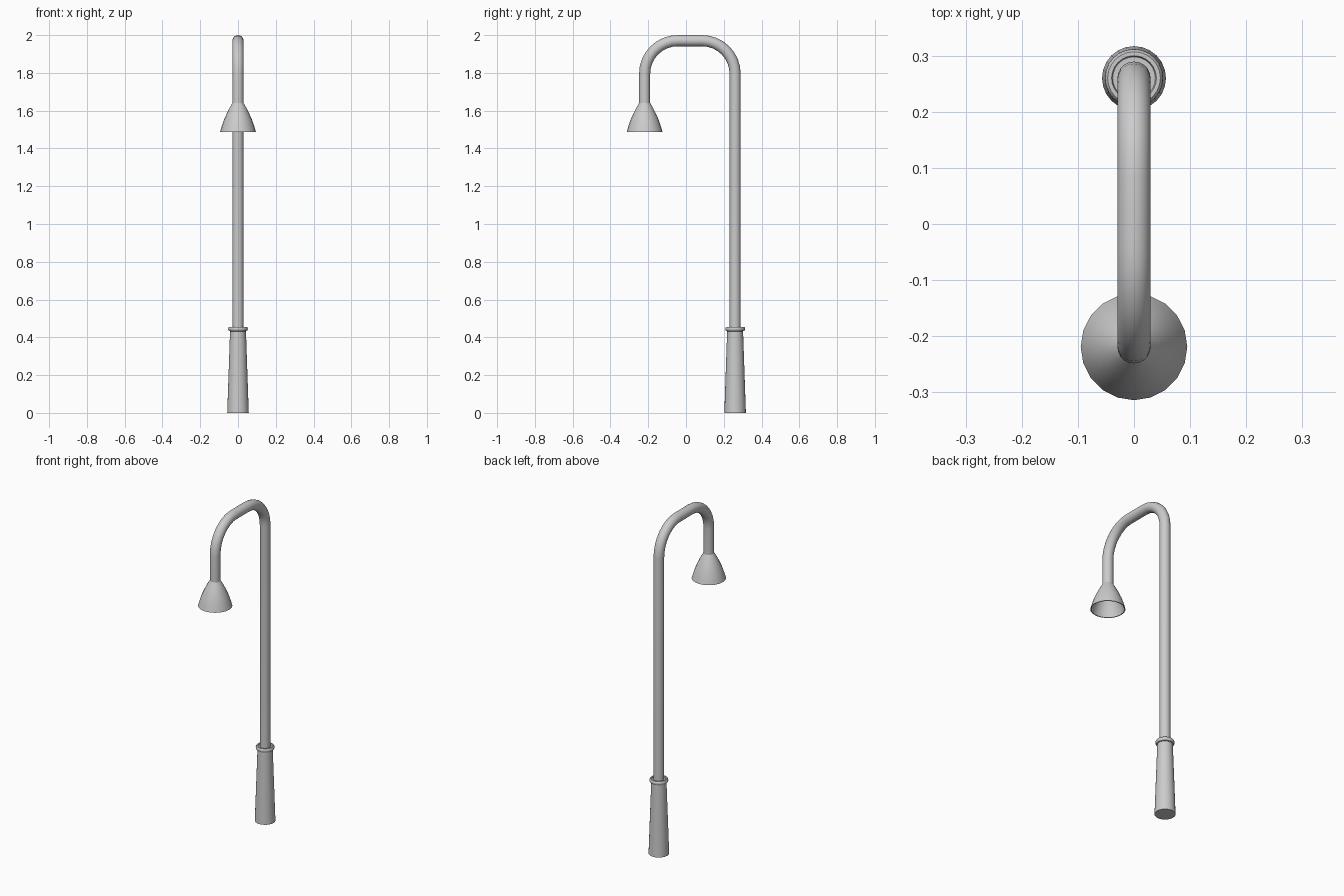
import bpy, bmesh
from math import sin, cos, pi
from mathutils import Vector

if "Cube" in bpy.data.objects:
    bpy.data.objects.remove(bpy.data.objects["Cube"])

POLE_Y, LAMP_Y, TUBE_R = 0.26, -0.219, 0.0295


def finish(name, bm, angle=40):
    bmesh.ops.remove_doubles(bm, verts=bm.verts, dist=1e-5)
    bmesh.ops.recalc_face_normals(bm, faces=bm.faces)
    me = bpy.data.meshes.new(name)
    bm.to_mesh(me)
    bm.free()
    ob = bpy.data.objects.new(name, me)
    bpy.context.collection.objects.link(ob)
    bpy.ops.object.select_all(action='DESELECT')
    bpy.context.view_layer.objects.active = ob
    ob.select_set(True)
    bpy.ops.object.shade_smooth_by_angle(angle=angle * pi / 180)
    return ob


def skin(bm, rings, caps=(False, False)):
    n = len(rings[0])
    rv = [[bm.verts.new(p) for p in r] for r in rings]
    for a, b in zip(rv, rv[1:]):
        for i in range(n):
            j = (i + 1) % n
            bm.faces.new((a[i], a[j], b[j], b[i]))
    if caps[0]:
        bm.faces.new(rv[0])
    if caps[1]:
        bm.faces.new(rv[-1])


def lathe(name, profile, y, n, caps=(False, False)):
    bm = bmesh.new()
    skin(bm, [[(r * cos(2 * pi * i / n), y + r * sin(2 * pi * i / n), z)
               for i in range(n)] for r, z in profile], caps)
    return finish(name, bm)


# tapered base sleeve
lathe("base_sleeve", [(0.057, 0), (0.042, 0.436)], POLE_Y, 24, (True, True))

# rounded collar on top of the sleeve
lathe("collar", [(0.042, 0.432), (0.048, 0.434), (0.051, 0.439), (0.052, 0.445),
                 (0.051, 0.451), (0.047, 0.456), (0.040, 0.456), (0.038, 0.450),
                 (0.029, 0.450)], POLE_Y, 24)

# pole and gooseneck: one round tube swept through two quarter bends
R = 0.175
top = 2.0 - TUBE_R
path = [(POLE_Y, 0.43, 0)]
for k in range(9):
    a = pi / 2 * k / 8
    path.append((POLE_Y - R + R * cos(a), top - R + R * sin(a), a))
for k in range(9):
    a = pi / 2 + pi / 2 * k / 8
    path.append((LAMP_Y + R + R * cos(a), top - R + R * sin(a), a))
path.append((LAMP_Y, 1.62, pi))
N = 20
bm = bmesh.new()
rings = []
for y, z, a in path:
    out = Vector((0, cos(a), sin(a)))
    rings.append([Vector((0, y, z)) + TUBE_R * (cos(2 * pi * i / N) * out +
                  sin(2 * pi * i / N) * Vector((1, 0, 0))) for i in range(N)])
skin(bm, rings, (True, True))
finish("pole_gooseneck", bm)

# bell lamp shade, open below with a thin wall
lathe("lamp_shade", [(0.0295, 1.64), (0.045, 1.614), (0.060, 1.584), (0.075, 1.55),
                     (0.086, 1.518), (0.095, 1.487), (0.090, 1.487), (0.081, 1.518),
                     (0.070, 1.55), (0.055, 1.584), (0.040, 1.610), (0.025, 1.622)],
      LAMP_Y, 20, (False, True))
